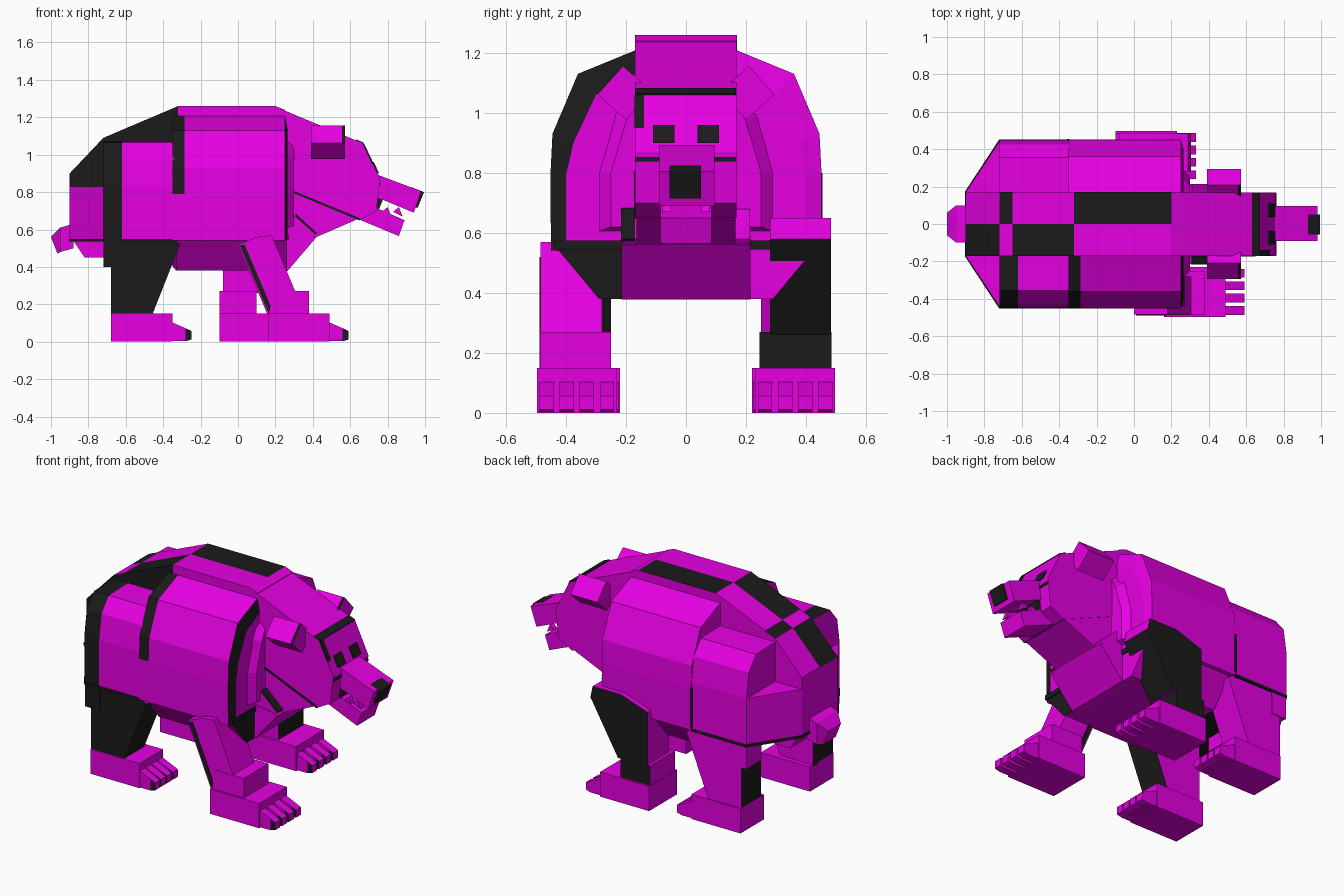
import bpy, bmesh, math
from mathutils import Vector

cube = bpy.data.objects.get("Cube")
if cube:
    bpy.data.objects.remove(cube, do_unlink=True)


def material(name, rgb):
    m = bpy.data.materials.new(name)
    m.use_nodes = True
    m.diffuse_color = (*rgb, 1)
    m.node_tree.nodes["Principled BSDF"].inputs["Base Color"].default_value = (*rgb, 1)
    return m


MATS = [material("magenta", (0.9, 0.0, 0.86)), material("near_black", (0.011, 0.011, 0.011))]


def loft(name, rings, dark=None):
    """Join closed rings of points; dark(centre, normal) picks the black faces."""
    bm = bmesh.new()
    vs = [[bm.verts.new(p) for p in r] for r in rings]
    n = len(vs[0])
    for a, b in zip(vs, vs[1:]):
        for i in range(n):
            j = (i + 1) % n
            bm.faces.new((a[i], a[j], b[j], b[i]))
    bm.faces.new(vs[0])
    bm.faces.new(vs[-1])
    bmesh.ops.recalc_face_normals(bm, faces=bm.faces)
    bm.normal_update()
    for f in bm.faces:
        if dark and dark(f.calc_center_median(), f.normal):
            f.material_index = 1
    me = bpy.data.meshes.new(name)
    bm.to_mesh(me)
    bm.free()
    for m in MATS:
        me.materials.append(m)
    ob = bpy.data.objects.new(name, me)
    bpy.context.collection.objects.link(ob)


def prism(name, pts, y0, y1, dark=None):
    """Side outline in x, z pushed across y."""
    loft(name, [[(x, y, z) for x, z in pts] for y in (y0, y1)], dark)


def hull(name, stations, dark=None):
    """Mirrored half sections (y, z) at each x."""
    rings = [[(x, -y, z) for y, z in h] + [(x, y, z) for y, z in reversed(h)] for x, h in stations]
    loft(name, rings, dark)


def box_pts(x0, x1, z0, z1):
    return [(x0, z0), (x1, z0), (x1, z1), (x0, z1)]


ALL = lambda c, n: True


# Back ridge with alternating patches
def ridge_dark(c, n):
    if n.y < -0.7:
        return c.x < -0.32
    if n.z < 0.4:
        return False
    if c.y < 0:
        return c.x < -0.72 or -0.65 < c.x < -0.32
    return -0.72 < c.x < -0.65 or -0.32 < c.x < 0.2


ridge = [(-0.9, 0.9), (-0.72, 1.09), (-0.65, 1.12), (-0.32, 1.26), (0.2, 1.26), (0.25, 1.24)]
loft("back_ridge", [[(x, -0.17, 0.54), (x, -0.17, t), (x, 0, t), (x, 0.17, t), (x, 0.17, 0.54)]
                    for x, t in ridge], ridge_dark)

# Hindquarters, with a lower tapering rump and a dark hem
hind = [(0.448, 0.54), (0.448, 0.83), (0.425, 0.98), (0.355, 1.065), (0.165, 1.07)]
hull("hindquarters", [(-0.72, hind), (-0.62, hind), (-0.34, hind)],
     lambda c, n: c.y < -0.18 and c.x < -0.62 and abs(n.x) < 0.5)
hull("rump", [(-0.9, [(0.17, 0.54), (0.17, 0.83)]), (-0.715, [(0.448, 0.54), (0.448, 0.83)])])
hull("hind_hem", [(x, [(y, 0.535), (y, 0.55)]) for x, y in ((-0.904, 0.173), (-0.72, 0.453), (-0.35, 0.453))],
     ALL)

# Barrel of the shoulders and its dark-rimmed front
barrel = [(0.45, 0.54), (0.452, 0.79), (0.445, 0.93), (0.36, 1.13), (0.165, 1.21)]
front = [(0.4, 0.57), (0.4, 0.79), (0.375, 0.9), (0.3, 1.06), (0.165, 1.13)]
hull("shoulders", [(-0.35, barrel), (-0.285, barrel), (0.25, barrel), (0.265, front)],
     lambda c, n: c.y < -0.18 and ((c.x < -0.28 and c.z > 0.8 and abs(n.x) < 0.5)
                                   or (c.x > 0.25 and c.z > 0.65 and n.x > 0.5)))
hull("neck_base", [(0.2, [(0.36, 0.58), (0.36, 0.8), (0.3, 1.03), (0.16, 1.12)]),
                   (0.3, [(0.25, 0.62), (0.25, 0.8), (0.2, 0.97), (0.16, 1.05)])])
prism("front_hem", box_pts(0.2, 0.27, 0.545, 0.575), -0.44, 0.44, ALL)
prism("left_side_seam", box_pts(-0.358, -0.345, 0.56, 0.8), 0.43, 0.455, ALL)

# Belly in two halves, with a sloping plate in front
for side, s in (("right", -1), ("left", 1)):
    loft(f"{side}_belly", [[(x, s * y, z) for y, z in ((0, 0.56), (0, b), (w, b), (v, 0.56))]
                           for x, w, v, b in ((-0.45, 0.2, 0.3, 0.53), (-0.33, 0.29, 0.44, 0.38),
                                              (0.262, 0.29, 0.44, 0.38))],
         lambda c, n, s=s: s < 0 and n.x > 0.7)
prism("breast", [(0.2, 0.38), (0.265, 0.378), (0.42, 0.56), (0.2, 0.6)], -0.215, 0.215)
prism("rump_underside", [(-0.88, 0.54), (-0.82, 0.45), (-0.68, 0.45), (-0.68, 0.56)], -0.17, 0.17)

# Tail
loft("tail", [[(-0.88, y, z) for y, z in ((-0.1, 0.5), (0.1, 0.5), (0.1, 0.63), (-0.1, 0.63))],
              [(-0.95, y, z) for y, z in ((-0.1, 0.48), (0.1, 0.48), (0.1, 0.61), (-0.1, 0.61))],
              [(x, y, z) for x, y, z in ((-0.965, -0.06, 0.47), (-0.965, 0.06, 0.47),
                                         (-1.0, 0.06, 0.56), (-1.0, -0.06, 0.56))]])

# Head, throat, and dark lines on brow, cheek and muzzle
prism("head", [(0.2, 1.257), (0.67, 1.06), (0.76, 0.87), (0.74, 0.7), (0.65, 0.65), (0.2, 0.84)],
      -0.17, 0.168)
prism("throat", [(0.2, 0.86), (0.65, 0.66), (0.42, 0.56), (0.27, 0.40), (0.2, 0.42)], -0.165, 0.165)
prism("brow_line", [(0.63, 1.082), (0.672, 1.065), (0.668, 1.055), (0.63, 1.06)], -0.168, 0.166, ALL)
prism("cheek_line", [(0.25, 0.826), (0.65, 0.662), (0.65, 0.648), (0.25, 0.814)], -0.173, -0.16, ALL)
prism("temple_line", [(0.665, 1.06), (0.674, 1.06), (0.726, 0.95), (0.715, 0.95)], -0.171, -0.14, ALL)
prism("muzzle_line", box_pts(0.74, 0.763, 0.838, 0.852), -0.168, 0.166, ALL)
prism("chest_plate", [(0.22, 0.56), (0.31, 0.68), (0.42, 0.58), (0.27, 0.41)], -0.213, 0.213)
prism("chest_edge", [(0.31, 0.683), (0.423, 0.58), (0.415, 0.572), (0.305, 0.67)],
      -0.216, -0.17, ALL)

# Snout, nose and jaw
prism("snout", [(0.7, 0.91), (0.98, 0.805), (0.94, 0.69), (0.7, 0.79)], -0.09, 0.095,
      lambda c, n: n.x < -0.7)
prism("nose", [(0.93, 0.825), (0.995, 0.8), (0.96, 0.715), (0.9, 0.74)], -0.055, 0.05, ALL)
prism("lower_jaw", [(0.66, 0.75), (0.89, 0.65), (0.86, 0.565), (0.62, 0.665)], -0.085, 0.085)
prism("mouth", [(0.7, 0.79), (0.775, 0.76), (0.75, 0.7), (0.7, 0.71)], -0.085, 0.085, ALL)

for side, s in (("right", -1), ("left", 1)):
    # Teeth
    for i, x in enumerate((0.80, 0.86)):
        prism(f"{side}_tooth_{i + 1}", [(x - 0.03, 0.695), (x + 0.02, 0.67), (x, 0.72)],
              s * 0.05, s * 0.08)
    # Eyes
    prism(f"{side}_eye", [(0.715, 0.96), (0.727, 0.96), (0.754, 0.9), (0.742, 0.9)],
          s * 0.038, s * 0.11, ALL)
    # Ears, square in section and tipped outwards
    c, a = Vector((s * 0.205, 1.066)), math.radians(42)
    sect = []
    for k in range(4):
        t = a + math.pi / 4 + k * math.pi / 2
        sect.append((c.x + s * 0.09 * math.cos(t), c.y + 0.09 * math.sin(t)))
    loft(f"{side}_ear", [[(x, y, z) for y, z in sect] for x in (0.39, 0.557, 0.572)],
         lambda c, n: c.x > 0.56 and n.y < -0.5 and n.z > 0)


def foot(name, x, s, y0, y1):
    """Foot block from y0 to y1 with four clawed toes, heel at x."""
    prism(name + "_foot", box_pts(x, x + 0.33, 0, 0.15), s * y0, s * y1)
    step = (y1 - y0) / 4
    for i in range(4):
        y, t = s * (y0 + step * (i + 0.5)), x + 0.32
        rings = [[(px, y + dy, pz) for dy, pz in ((-w, z0), (w, z0), (w, z1), (-w, z1))]
                 for px, z0, z1, w in ((t, 0.003, 0.107, 0.024), (t + 0.08, 0.003, 0.072, 0.024),
                                       (t + 0.112, 0.012, 0.057, 0.024))]
        loft(f"{name}_toe_{i + 1}", rings, lambda c, n, t=t: t + 0.08 < c.x and n.y < -0.7)


# Hind legs
for side, s in (("right", -1), ("left", 1)):
    prism(f"{side}_hind_leg", [(-0.68, 0.14), (-0.46, 0.14), (-0.31, 0.52), (-0.36, 0.55), (-0.68, 0.55)],
          s * 0.25, s * 0.44,
          lambda c, n, s=s: n.x < -0.7 or (s < 0 and (n.y < -0.7 or n.x > 0.7)))
    prism(f"{side}_thigh", box_pts(-0.718, -0.62, 0.4, 0.55), s * 0.3, s * 0.446,
          ALL if s < 0 else None)
    foot(f"{side}_hind", -0.68, s, 0.22, 0.447)

# Right front leg, stepping forward
prism("right_front_leg", [(0.0, 0.52), (0.1, 0.56), (0.18, 0.57), (0.31, 0.26), (0.19, 0.14), (0.16, 0.14)],
      -0.485, -0.28)
prism("right_front_leg_stripe", [(0.01, 0.515), (0.035, 0.52), (0.175, 0.19), (0.165, 0.15)],
      -0.488, -0.275, ALL)
prism("right_front_ankle", box_pts(0.165, 0.38, 0.14, 0.27), -0.487, -0.25)
foot("right_front", 0.16, -1, 0.23, 0.497)

# Left front leg, reaching back
left_dark = lambda c, n: n.y > 0.7 or (n.x > 0.5 and c.z < 0.5)
prism("left_front_leg", [(-0.08, 0.26), (0.12, 0.26), (0.305, 0.58), (0.29, 0.65), (0.1, 0.65), (-0.08, 0.59)],
      0.28, 0.483, left_dark)
prism("left_front_ankle", box_pts(-0.098, 0.1, 0.14, 0.27), 0.245, 0.485, left_dark)
foot("left_front", -0.1, 1, 0.23, 0.497)
